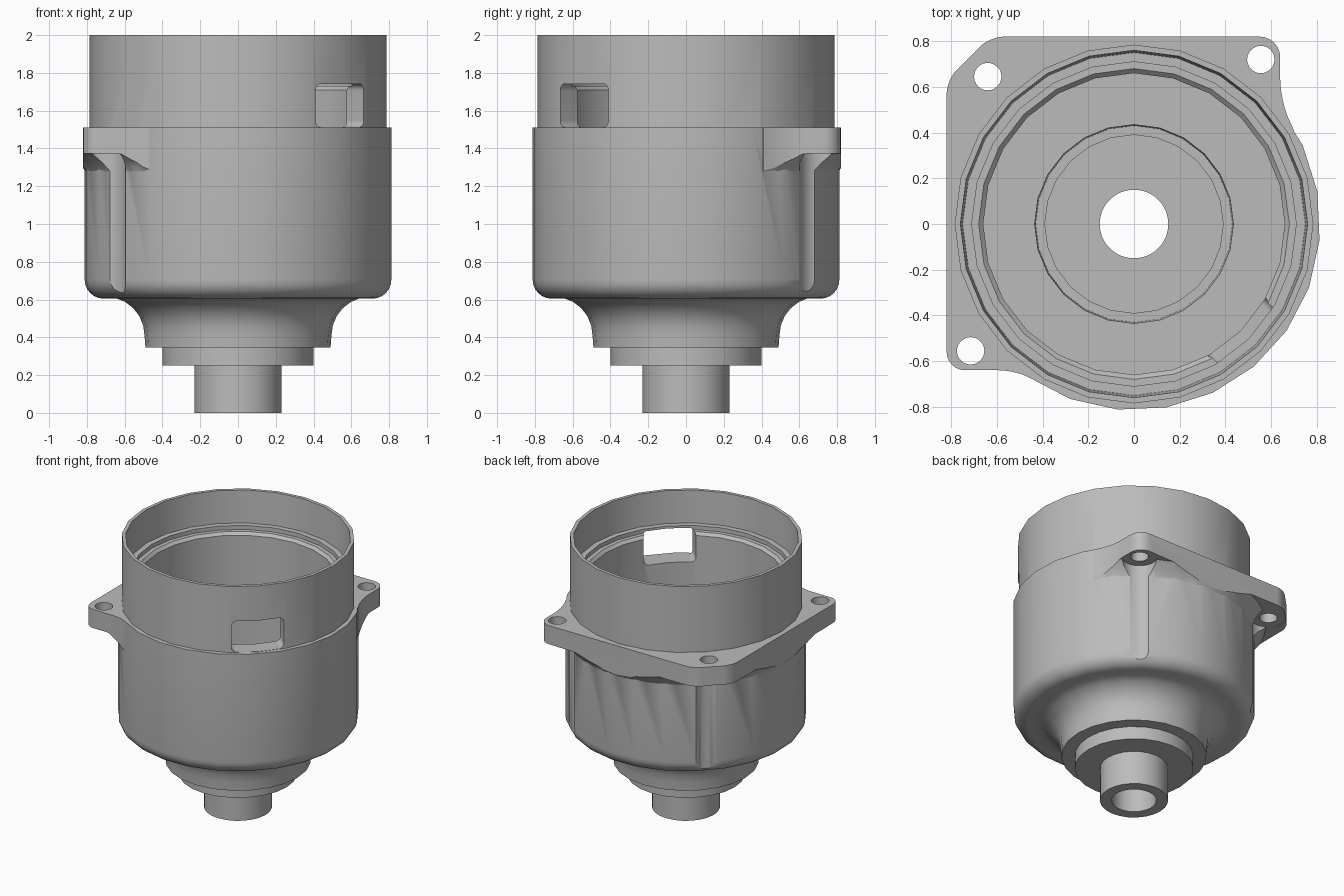
import bpy, bmesh, math
from mathutils import Matrix, Vector

if "Cube" in bpy.data.objects:
    bpy.data.objects.remove(bpy.data.objects["Cube"], do_unlink=True)

grey = bpy.data.materials.new("cast_grey")
grey.use_nodes = True
grey.diffuse_color = (0.5, 0.5, 0.5, 1)
grey.node_tree.nodes["Principled BSDF"].inputs["Base Color"].default_value = (0.5, 0.5, 0.5, 1)


def solid(name, rings):
    """Closed solid skinned through rings of equal point count."""
    bm = bmesh.new()
    loops = [[bm.verts.new(p) for p in ring] for ring in rings]
    n = len(loops[0])
    for a, b in zip(loops, loops[1:]):
        for i in range(n):
            j = (i + 1) % n
            bm.faces.new((a[i], a[j], b[j], b[i]))
    bm.faces.new(loops[0])
    bm.faces.new(loops[-1])
    bmesh.ops.recalc_face_normals(bm, faces=bm.faces)
    me = bpy.data.meshes.new(name)
    bm.to_mesh(me)
    bm.free()
    me.materials.append(grey)
    ob = bpy.data.objects.new(name, me)
    bpy.context.collection.objects.link(ob)
    return ob


def lathe(name, profile, seg=24, turn=0.0, center=(0, 0)):
    angles = [math.radians(turn) + math.tau * i / seg for i in range(seg)]
    return solid(name, [[(center[0] + r * math.cos(a), center[1] + r * math.sin(a), z)
                         for a in angles] for r, z in profile])


def prism(name, outline, z0, z1):
    return solid(name, [[(x, y, z) for x, y in outline] for z in (z0, z1)])


def rounded(corners, steps=6):
    """Outline with each corner (x, y, cut) rounded off."""
    out = []
    n = len(corners)
    for i, (x, y, cut) in enumerate(corners):
        p = Vector((x, y))
        if cut == 0:
            out.append((x, y))
            continue
        a = p + (Vector(corners[i - 1][:2]) - p).normalized() * cut
        b = p + (Vector(corners[(i + 1) % n][:2]) - p).normalized() * cut
        for k in range(steps + 1):
            t = k / steps
            # conic weight keeps the corner close to a circular arc
            w = 0.7 * 2 * t * (1 - t)
            q = (a * (1 - t) ** 2 + p * w + b * t ** 2) / ((1 - t) ** 2 + w + t ** 2)
            out.append((q.x, q.y))
    return out


def combine(target, other, operation):
    mod = target.modifiers.new(operation, 'BOOLEAN')
    mod.operation = operation
    mod.solver = 'EXACT'
    mod.object = other
    bpy.context.view_layer.objects.active = target
    bpy.ops.object.modifier_apply(modifier=mod.name)
    bpy.data.objects.remove(other, do_unlink=True)


def arc(cx, cz, r, a0, a1, n=6):
    return [(cx + r * math.cos(math.radians(a0 + (a1 - a0) * i / n)),
             cz + r * math.sin(math.radians(a0 + (a1 - a0) * i / n))) for i in range(n + 1)]


# Main barrel with rounded lower edge
housing = lathe("housing", arc(0.715, 0.705, 0.10, -90, 0) + [(0.815, 1.51)], turn=10)

# Stepped, flared neck and spigot
neck = [(0.23, 0), (0.23, 0.25), (0.40, 0.25), (0.40, 0.345), (0.49, 0.345)]
neck += arc(0.70, 0.41, 0.205, 180, 90) + [(0.695, 0.65)]
combine(housing, lathe("neck", neck), 'UNION')

# Upper collar
combine(housing, lathe("collar", [(0.785, 1.40), (0.785, 2.0)]), 'UNION')

# Mounting flange with flared underside
outline = rounded([(0.64, 0.82, 0.09), (-0.63, 0.82, 0.06), (-0.82, 0.63, 0.06),
                   (-0.82, -0.64, 0.08), (-0.53, -0.64, 0.06), (-0.45, -0.675, 0),
                   (0, -0.3, 0), (0.3, 0, 0), (0.70, 0.41, 0), (0.64, 0.54, 0.09)])
gusset = prism("gusset", outline, 1.25, 1.375)
flare = lathe("flare", [(0.79, 1.24), (0.81, 1.28), (0.84, 1.325), (0.90, 1.38)], seg=48)
combine(gusset, flare, 'INTERSECT')
combine(housing, gusset, 'UNION')
combine(housing, prism("flange", outline, 1.37, 1.51), 'UNION')

# Bolt holes and screw clearance grooves below them
for c in [(-0.64, 0.645), (0.555, 0.72), (-0.715, -0.555)]:
    combine(housing, lathe("groove", [(0.12, 0.5), (0.12, 1.372)], 32, 3, c), 'DIFFERENCE')
    combine(housing, lathe("hole", [(0.06, 1.3), (0.06, 1.6)], 24, 3, c), 'DIFFERENCE')

# Stepped cavity and through bore
cavity = [(0.39, 0.38), (0.39, 0.45), (0.43, 0.45), (0.435, 0.72), (0.66, 0.72),
          (0.66, 1.71), (0.68, 1.73), (0.71, 1.73), (0.71, 1.76), (0.75, 1.76),
          (0.76, 2.0), (0.76, 2.1)]
combine(housing, lathe("cavity", cavity), 'DIFFERENCE')
combine(housing, lathe("bore", [(0.15, -0.1), (0.15, 0.6)], 48), 'DIFFERENCE')

# Rounded window through the collar wall
w, h = 0.18, 0.115
window = prism("window", rounded([(w, h, 0.035), (-w, h, 0.035), (-w, -h, 0.035), (w, -h, 0.035)]), 0.5, 1.0)
window.data.transform(Matrix.Translation((0, 0, 1.627)) @ Matrix.Rotation(math.radians(45), 4, 'Z')
                      @ Matrix.Rotation(math.radians(90), 4, 'X'))
combine(housing, window, 'DIFFERENCE')

# Smooth shading with crisp edges
bpy.ops.object.select_all(action='DESELECT')
housing.select_set(True)
bpy.context.view_layer.objects.active = housing
bpy.ops.object.shade_smooth_by_angle(angle=math.radians(30))
